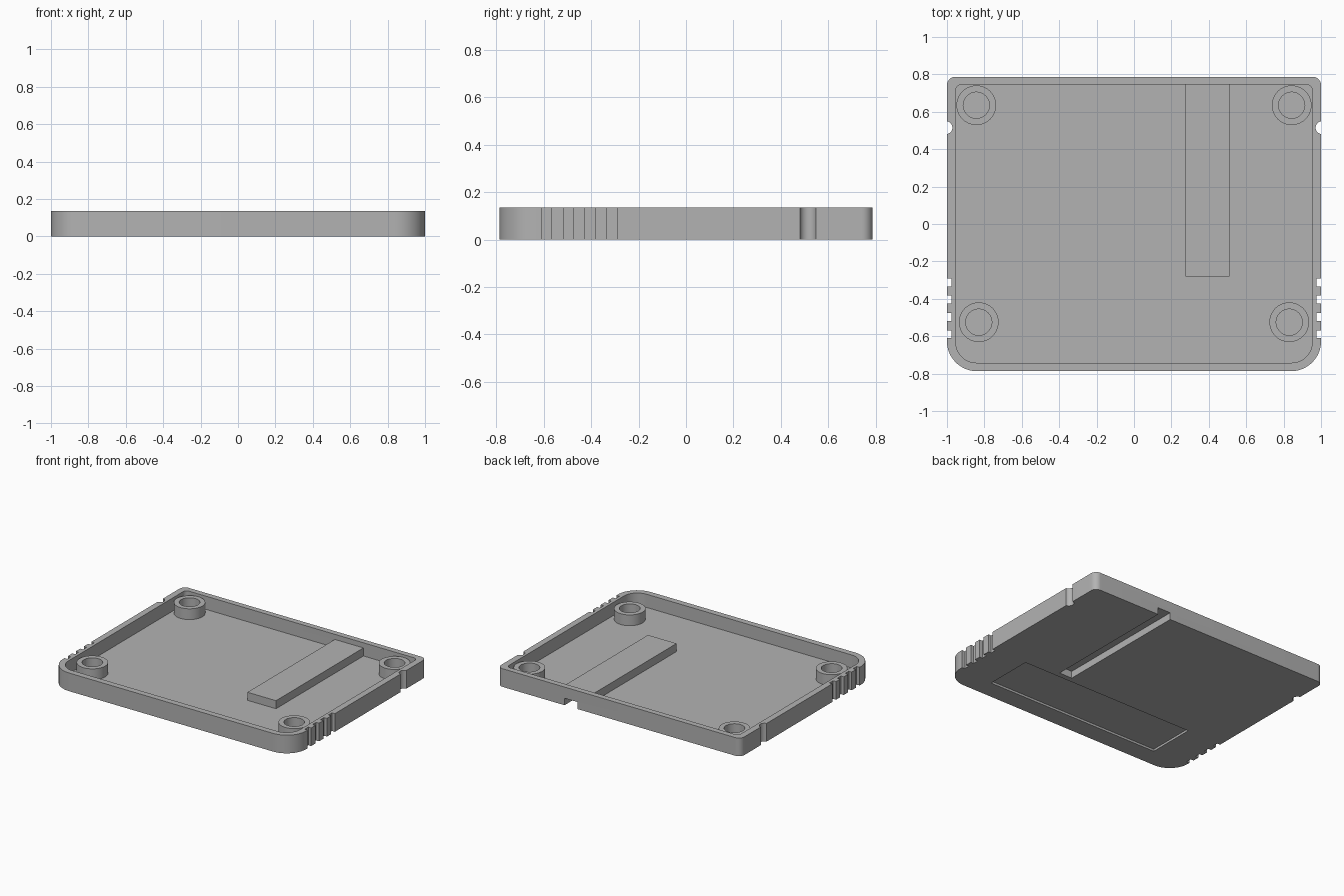
import bpy, bmesh
from math import cos, sin, pi, radians

cube = bpy.data.objects.get("Cube")
if cube:
    bpy.data.objects.remove(cube, do_unlink=True)

HEIGHT = 0.135
FLOOR = 0.037
BOSS_TOP = 0.117

grey = bpy.data.materials.new("grey plastic")
grey.use_nodes = True
colour = (0.45, 0.45, 0.45, 1)
grey.diffuse_color = colour
grey.node_tree.nodes["Principled BSDF"].inputs["Base Color"].default_value = colour


def prism(name, outline, z0, z1):
    """Extrude a flat outline from z0 to z1."""
    bm = bmesh.new()
    base = bm.faces.new([bm.verts.new((x, y, z0)) for x, y in outline])
    top = bmesh.ops.extrude_face_region(bm, geom=[base])["geom"]
    verts = [v for v in top if isinstance(v, bmesh.types.BMVert)]
    bmesh.ops.translate(bm, verts=verts, vec=(0, 0, z1 - z0))
    bmesh.ops.recalc_face_normals(bm, faces=bm.faces)
    mesh = bpy.data.meshes.new(name)
    bm.to_mesh(mesh)
    bm.free()
    mesh.materials.append(grey)
    obj = bpy.data.objects.new(name, mesh)
    bpy.context.collection.objects.link(obj)
    return obj


def rounded(half_x, y0, y1, r_front, r_back, steps=12):
    """Outline with separate front and back corner radii."""
    corners = [(half_x - r_back, y1 - r_back, r_back, 0),
               (r_back - half_x, y1 - r_back, r_back, 1),
               (r_front - half_x, y0 + r_front, r_front, 2),
               (half_x - r_front, y0 + r_front, r_front, 3)]
    return [(cx + r * cos((q + i / steps) * pi / 2),
             cy + r * sin((q + i / steps) * pi / 2))
            for cx, cy, r, q in corners for i in range(steps + 1)]


def rect(x0, x1, y0, y1):
    return [(x0, y0), (x1, y0), (x1, y1), (x0, y1)]


def circle(cx, cy, r, n=40):
    return [(cx + r * cos(2 * pi * i / n), cy + r * sin(2 * pi * i / n)) for i in range(n)]


def combine(target, tool, operation="DIFFERENCE"):
    mod = target.modifiers.new(tool.name, "BOOLEAN")
    mod.object, mod.operation, mod.solver = tool, operation, "EXACT"
    bpy.context.view_layer.objects.active = target
    bpy.ops.object.modifier_apply(modifier=mod.name)
    bpy.data.objects.remove(tool, do_unlink=True)


def smooth(obj):
    bpy.ops.object.select_all(action="DESELECT")
    obj.select_set(True)
    bpy.context.view_layer.objects.active = obj
    bpy.ops.object.shade_smooth_by_angle(angle=radians(30))


# Open tray with a raised ridge on its floor
tray = prism("tray", rounded(1, -0.787, 0.787, 0.16, 0.045), 0, HEIGHT)
combine(tray, prism("cavity", rounded(0.953, -0.742, 0.745, 0.11, 0.03), FLOOR, 0.3))
combine(tray, prism("ridge", rect(0.275, 0.51, -0.282, 0.76), 0.02, 0.097), "UNION")

# Underside: cable channel running out of the back, and shallow label recess
combine(tray, prism("channel", rect(0.342, 0.448, -0.245, 0.9), -0.1, 0.052))
combine(tray, prism("label_recess", rect(-0.715, 0.715, -0.645, -0.285), -0.1, 0.016))

# Side grip grooves and round notches
for side in (-1, 1):
    for i in range(4):
        y = -0.312 - i * 0.0925
        x0, x1 = sorted((side * 0.976, side * 1.1))
        combine(tray, prism("groove", rect(x0, x1, y - 0.021, y + 0.021), -0.1, 0.3))
    combine(tray, prism("notch", circle(side * 1.006, 0.515, 0.035), -0.1, 0.3))
smooth(tray)

# Screw bosses in the corners
for label, x, y in (("front", 0.83, -0.525), ("back", 0.843, 0.635)):
    for side_name, side in (("left", 1), ("right", -1)):
        boss = prism(f"{label}_{side_name}_boss", circle(side * x, y, 0.106), FLOOR - 0.01, BOSS_TOP)
        combine(boss, prism("screw_hole", circle(side * x, y, 0.07), FLOOR + 0.01, 0.3))
        smooth(boss)
